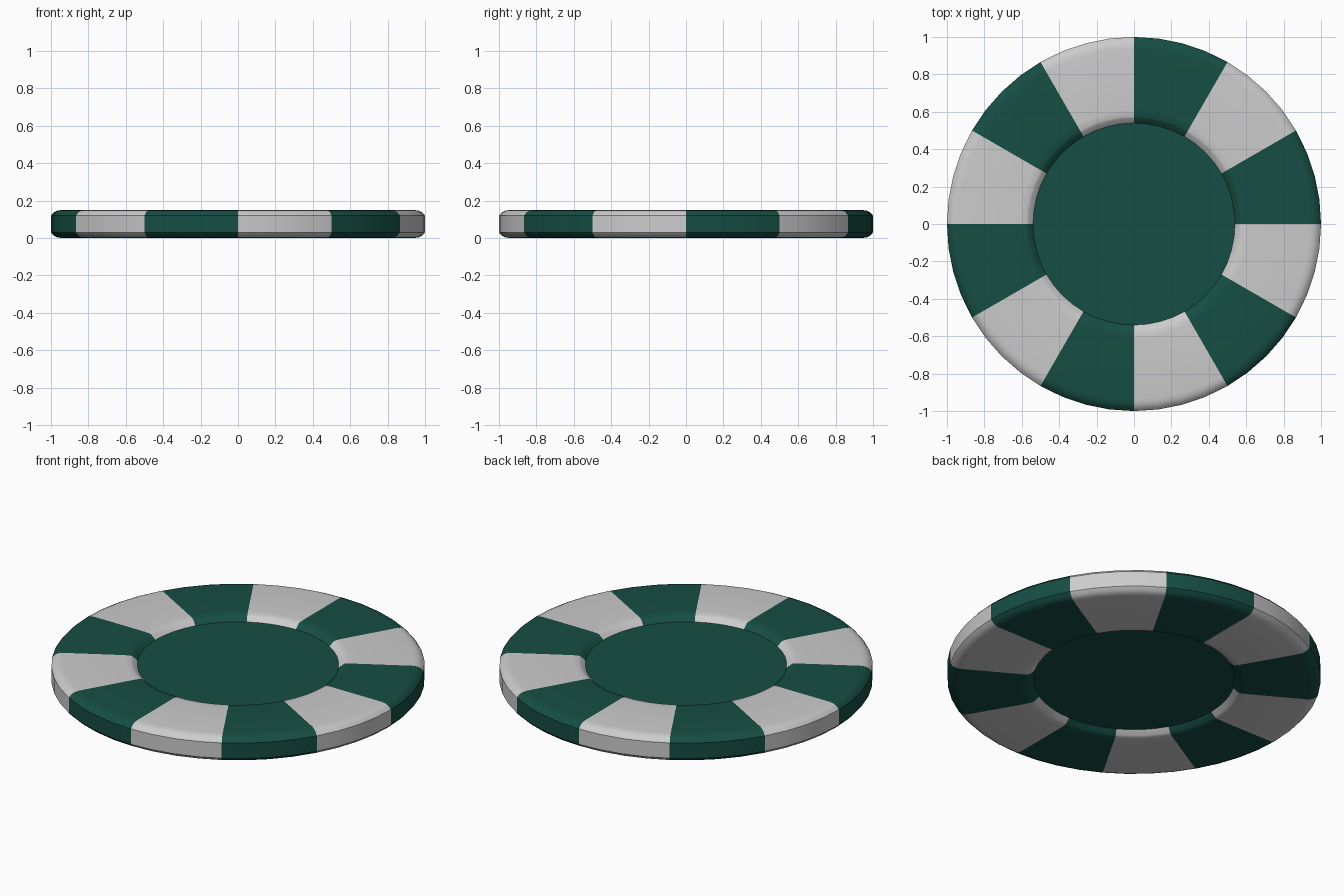
import bpy, bmesh, math

if "Cube" in bpy.data.objects:
    bpy.data.objects.remove(bpy.data.objects["Cube"])

SECTORS = 12      # alternating green / grey blocks around the edge
STEPS = 4         # mesh steps per block
H = 0.15          # chip thickness
R_INLAY, Z_INLAY = 0.54, 0.12

# upper half of the ring cross-section (radius, height), mirrored for the underside
upper = [(R_INLAY, Z_INLAY), (0.565, 0.143), (0.575, 0.148), (0.61, H),
         (0.94, H), (0.965, 0.147), (0.985, 0.137), (1.0, 0.12)]
profile = upper + [(r, H - z) for r, z in reversed(upper)]

green = bpy.data.materials.new("dark_green")
green.diffuse_color = (0.008, 0.076, 0.057, 1)
green.use_nodes = True
green.node_tree.nodes["Principled BSDF"].inputs["Base Color"].default_value = green.diffuse_color


def finish(name, bm, mat=None):
    bmesh.ops.remove_doubles(bm, verts=bm.verts, dist=1e-5)
    mesh = bpy.data.meshes.new(name)
    bm.to_mesh(mesh)
    bm.free()
    obj = bpy.data.objects.new(name, mesh)
    bpy.context.collection.objects.link(obj)
    if mat:
        mesh.materials.append(mat)
    bpy.ops.object.select_all(action='DESELECT')
    obj.select_set(True)
    bpy.context.view_layer.objects.active = obj
    bpy.ops.object.shade_smooth_by_angle(angle=math.radians(35))
    return obj


def at(r, z, i):
    a = 2 * math.pi * i / (SECTORS * STEPS)
    return (r * math.cos(a), r * math.sin(a), z)


def ring_blocks(name, first, mat=None):
    """Sweep the ring profile through every second block."""
    bm = bmesh.new()
    for s in range(first, SECTORS, 2):
        cols = [[bm.verts.new(at(r, z, s * STEPS + k)) for r, z in profile]
                for k in range(STEPS + 1)]
        for a, b in zip(cols, cols[1:]):
            for j in range(len(profile) - 1):
                bm.faces.new((a[j], a[j + 1], b[j + 1], b[j]))
    return finish(name, bm, mat)


# edge blocks
ring_blocks("green_edge_blocks", 0, green)
ring_blocks("grey_edge_blocks", 1)

# recessed centre faces, top and bottom
bm = bmesh.new()
n = SECTORS * STEPS
bm.faces.new([bm.verts.new(at(R_INLAY, Z_INLAY, i)) for i in range(n)])
bm.faces.new([bm.verts.new(at(R_INLAY, H - Z_INLAY, -i)) for i in range(n)])
finish("centre_inlays", bm, green)
